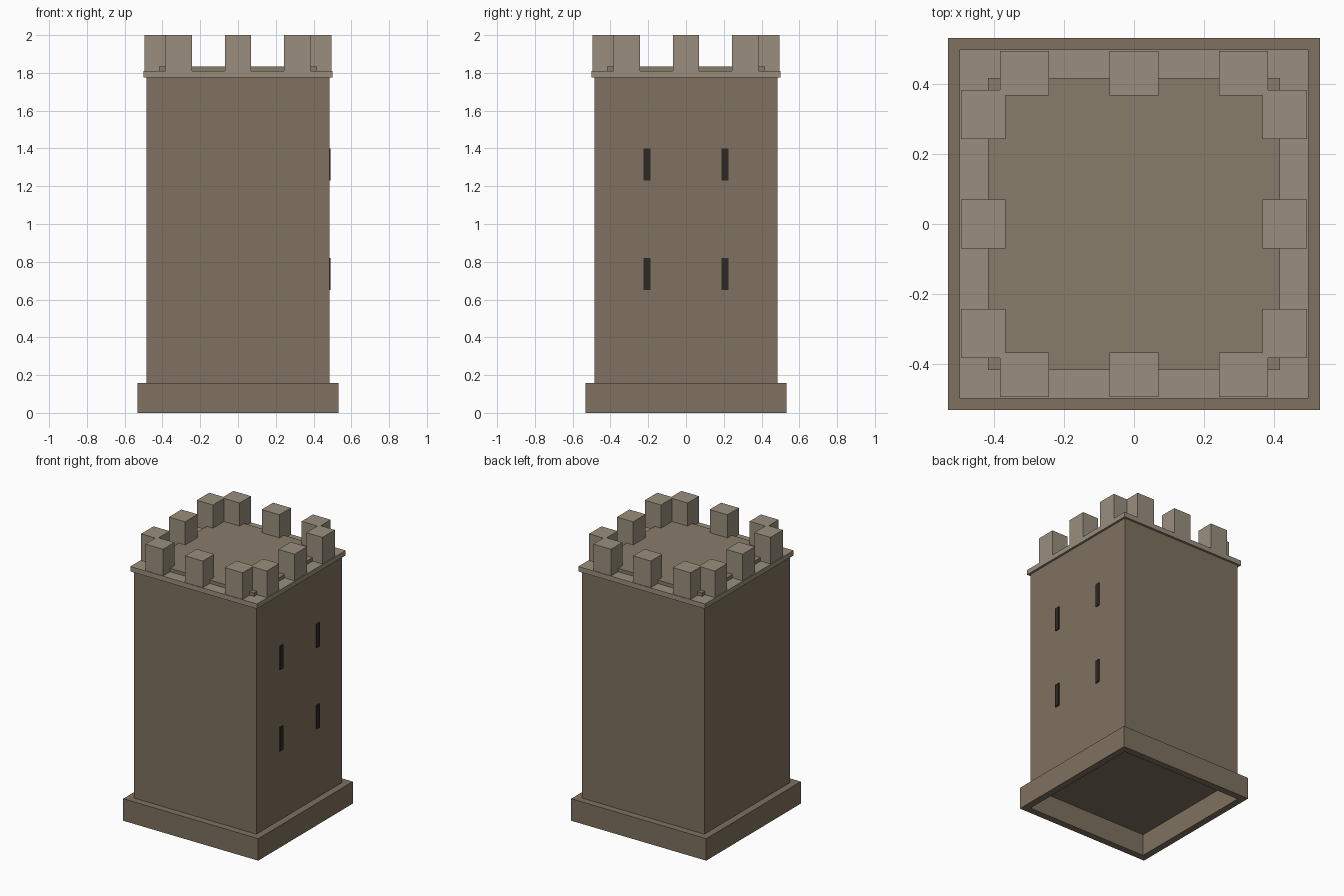
import bpy

if "Cube" in bpy.data.objects:
    bpy.data.objects.remove(bpy.data.objects["Cube"])


def material(name, r, g, b):
    m = bpy.data.materials.new(name)
    m.diffuse_color = (r, g, b, 1)
    m.use_nodes = True
    m.node_tree.nodes["Principled BSDF"].inputs["Base Color"].default_value = m.diffuse_color
    return m


stone = material("dark_stone", 0.21, 0.165, 0.115)
light_stone = material("light_stone", 0.32, 0.275, 0.21)
roof_stone = material("roof_stone", 0.25, 0.20, 0.145)
dark = material("slit_dark", 0.03, 0.02, 0.018)


def box(name, lo, hi, mat):
    """Box between two opposite corners."""
    bpy.ops.mesh.primitive_cube_add(
        size=1, location=[(a + b) / 2 for a, b in zip(lo, hi)])
    ob = bpy.context.object
    ob.name = name
    ob.scale = [b - a for a, b in zip(lo, hi)]
    bpy.ops.object.transform_apply(location=False, rotation=False, scale=True)
    ob.data.materials.append(mat)
    return ob


def slab(name, half, z0, z1, mat):
    """Square slab centred on the tower axis."""
    return box(name, (-half, -half, z0), (half, half, z1), mat)


# Plinth: square ring, open underneath
outer, inner, height = 0.533, 0.484, 0.157
corners = [(-1, -1), (1, -1), (1, 1), (-1, 1)]
verts = [(x * h, y * h, z) for h in (outer, inner) for z in (0, height)
         for x, y in corners]
faces = []
for i in range(4):
    j = (i + 1) % 4
    faces += [(i, j, 4 + j, 4 + i),            # outside
              (8 + j, 8 + i, 12 + i, 12 + j),  # inside
              (4 + i, 4 + j, 12 + j, 12 + i),  # top rim
              (j, i, 8 + i, 8 + j)]            # bottom rim
mesh = bpy.data.meshes.new("plinth")
mesh.from_pydata(verts, [], faces)
mesh.materials.append(stone)
bpy.context.collection.objects.link(bpy.data.objects.new("plinth", mesh))

# Tower shaft, cornice and raised roof
slab("shaft", 0.484, height, 1.775, stone)
slab("cornice", 0.50, 1.775, 1.81, light_stone)
slab("roof", 0.418, 1.81, 1.835, roof_stone)

# Merlons: three along each side
for side in (-1, 1):
    near, far = sorted((side * 0.368, side * 0.496))
    for c in (-0.314, 0, 0.314):
        box("merlon_y", (c - 0.07, near, 1.81), (c + 0.07, far, 2.0), light_stone)
        box("merlon_x", (near, c - 0.07, 1.81), (far, c + 0.07, 2.0), light_stone)

# Arrow slits on the right wall
for y in (-0.206, 0.206):
    for z in (0.65, 1.23):
        box("arrow_slit", (0.474, y - 0.018, z), (0.490, y + 0.018, z + 0.17), dark)
